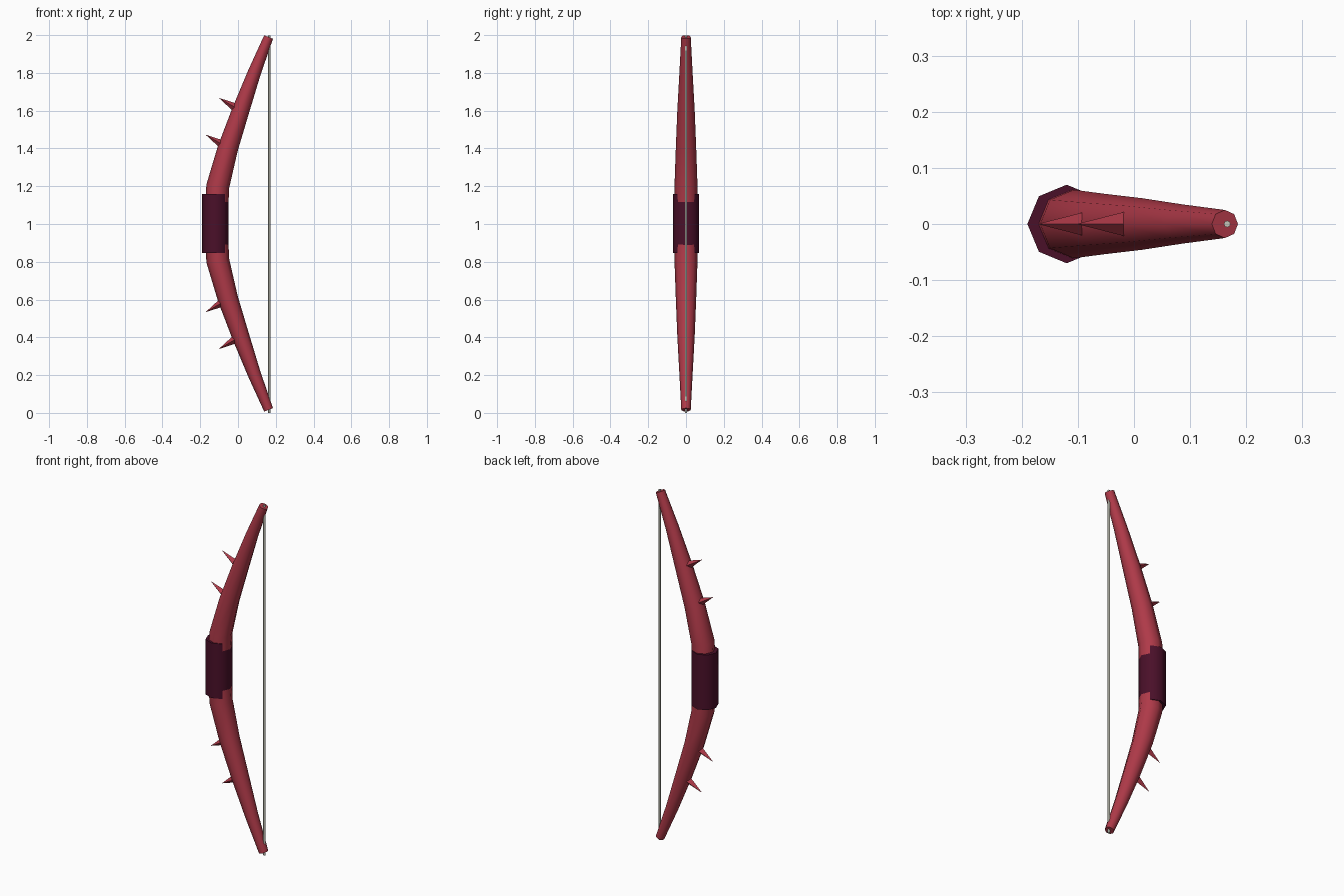
import bpy, bmesh, math
from mathutils import Vector

cube = bpy.data.objects.get("Cube")
if cube:
    bpy.data.objects.remove(cube)

MID = 1.003  # height of the mirror plane between the two limbs


def material(name, rgb):
    m = bpy.data.materials.new(name)
    m.use_nodes = True
    m.diffuse_color = (*rgb, 1)
    m.node_tree.nodes["Principled BSDF"].inputs["Base Color"].default_value = (*rgb, 1)
    return m


RED = material("crimson wood", (0.43, 0.042, 0.066))
DARK = material("dark plum wrap", (0.068, 0.005, 0.022))
CORD = material("pale cord", (0.56, 0.56, 0.48))


def loft(name, rows, sides, mat, smooth=True):
    """Capped tube through (x, z, radius) rows lying in the y = 0 plane."""
    pts = [Vector((x, 0, z)) for x, z, r in rows]
    bm = bmesh.new()
    rings = []
    for i, (x, z, r) in enumerate(rows):
        tangent = (pts[min(i + 1, len(pts) - 1)] - pts[max(i - 1, 0)]).normalized()
        across = Vector((0, 1, 0)).cross(tangent)
        ring = []
        for k in range(sides):
            a = math.tau * k / sides
            ring.append(bm.verts.new(pts[i] + r * (across * math.cos(a) + Vector((0, math.sin(a), 0)))))
        rings.append(ring)
    for lower, upper in zip(rings, rings[1:]):
        for k in range(sides):
            n = (k + 1) % sides
            bm.faces.new((lower[k], lower[n], upper[n], upper[k]))
    bm.faces.new(rings[0])
    bm.faces.new(rings[-1])
    bmesh.ops.recalc_face_normals(bm, faces=bm.faces)
    mesh = bpy.data.meshes.new(name)
    bm.to_mesh(mesh)
    bm.free()
    mesh.materials.append(mat)
    ob = bpy.data.objects.new(name, mesh)
    bpy.context.collection.objects.link(ob)
    if smooth:
        bpy.ops.object.select_all(action="DESELECT")
        ob.select_set(True)
        bpy.context.view_layer.objects.active = ob
        bpy.ops.object.shade_smooth_by_angle(angle=math.radians(50))
    return ob


# Curved body: upper half profile, mirrored downwards
upper = [(-0.107, 1.2, 0.061), (-0.054, 1.4, 0.054), (0.014, 1.6, 0.046),
         (0.086, 1.8, 0.035), (0.162, 1.99, 0.025)]
lower = [(x, 2 * MID - z, r) for x, z, r in reversed(upper)]
loft("bow_limbs", lower + [(-0.117, MID, 0.062)] + upper, 8, RED)

# Grip sleeve
loft("grip", [(-0.12, 0.846, 0.07), (-0.12, 1.16, 0.07)], 8, DARK)

# Bowstring, running through both tips
loft("bowstring", [(0.166, 0.0, 0.006), (0.166, 1.998, 0.006)], 8, CORD)

# Thorns on the outer side of each limb
for label, side in (("upper", 1), ("lower", -1)):
    for number, (x, z) in enumerate([(-0.17, 1.472), (-0.1, 1.667)], 1):
        tip = (x, MID + side * (z - MID), 0.0005)
        base = (x + 0.092, MID + side * (z - 0.054 - MID), 0.024)
        loft(f"{label}_thorn_{number}", [base, tip], 4, RED, smooth=False)
